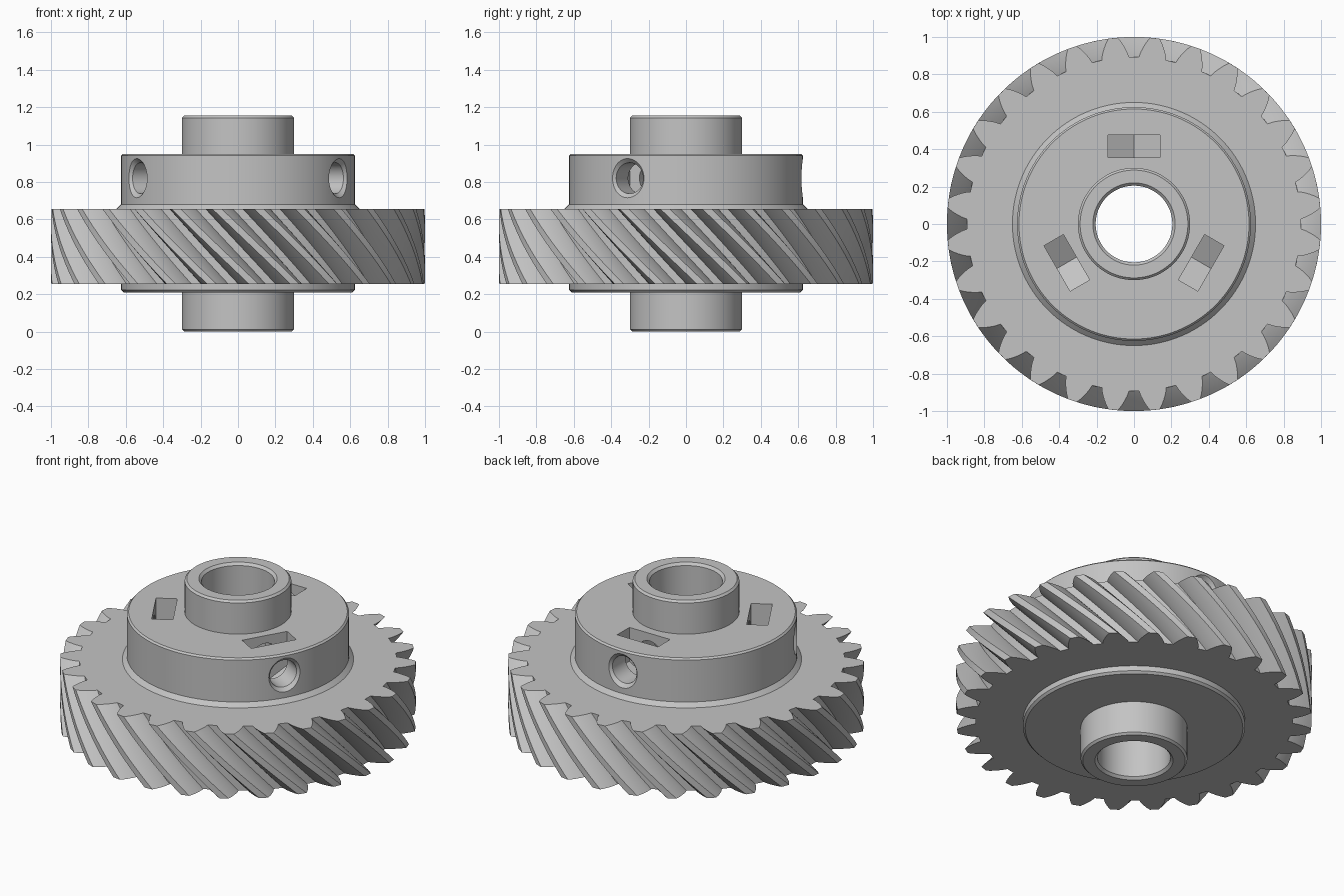
import bpy, bmesh
from math import cos, sin, pi, tau, radians
from mathutils import Matrix

cube = bpy.data.objects.get("Cube")
if cube:
    bpy.data.objects.remove(cube)

# One plain grey for the whole part
grey = bpy.data.materials.new("light grey")
grey.use_nodes = True
colour = (0.55, 0.55, 0.55, 1)
grey.diffuse_color = colour
grey.node_tree.nodes["Principled BSDF"].inputs["Base Color"].default_value = colour


def make_object(name, bm):
    bmesh.ops.recalc_face_normals(bm, faces=bm.faces)
    mesh = bpy.data.meshes.new(name)
    bm.to_mesh(mesh)
    bm.free()
    mesh.materials.append(grey)
    obj = bpy.data.objects.new(name, mesh)
    bpy.context.collection.objects.link(obj)
    return obj


def lathe(profile, segments):
    """Closed (radius, height) loop turned about z."""
    bm = bmesh.new()
    rings = []
    for i in range(segments):
        a = tau * i / segments
        rings.append([bm.verts.new((r * cos(a), r * sin(a), z)) for r, z in profile])
    n = len(profile)
    for i in range(segments):
        p, q = rings[i], rings[(i + 1) % segments]
        for k in range(n):
            m = (k + 1) % n
            bm.faces.new((p[k], q[k], q[m], p[m]))
    bmesh.ops.remove_doubles(bm, verts=bm.verts, dist=1e-6)
    return bm


def smooth(obj):
    bpy.ops.object.select_all(action='DESELECT')
    obj.select_set(True)
    bpy.context.view_layer.objects.active = obj
    bpy.ops.object.shade_smooth_by_angle(angle=radians(30))


# Helical gear ring: (radius, half angle of the gap) from root to tip
TEETH, TWIST, LAYERS = 28, 0.42, 14
BOTTOM, TOP, INNER = 0.255, 0.655, 0.5
flank = [(0.892, 0.030), (0.905, 0.034), (0.925, 0.042),
         (0.952, 0.056), (0.976, 0.070), (1.0, 0.087)]
gap = [(r, -a) for r, a in reversed(flank)] + flank
outline = [(r, a + tau * t / TEETH) for t in range(TEETH) for r, a in gap]

bm = bmesh.new()
layers = []
for i in range(LAYERS + 1):
    f = i / LAYERS
    z = BOTTOM + (TOP - BOTTOM) * f
    turn = TWIST * (1 - f)
    layers.append([bm.verts.new((r * cos(a + turn), r * sin(a + turn), z))
                   for r, a in outline])


def inner_ring(z, turn):
    return [bm.verts.new((INNER * cos(a + turn), INNER * sin(a + turn), z))
            for r, a in outline]


layers = [inner_ring(BOTTOM, TWIST)] + layers + [inner_ring(TOP, 0)]
count = len(outline)
for lower, upper in zip(layers, layers[1:]):
    for k in range(count):
        m = (k + 1) % count
        bm.faces.new((lower[k], lower[m], upper[m], upper[k]))
gear = make_object("helical_gear_ring", bm)
smooth(gear)

# Hub: bored shaft with a wide collar above and below the gear
hub_profile = [
    (0.205, 0.015), (0.22, 0), (0.288, 0), (0.3, 0.012),
    (0.3, 0.21), (0.612, 0.21), (0.625, 0.223), (0.625, 0.63),
    (0.653, 0.652), (0.625, 0.68), (0.625, 0.94), (0.615, 0.95),
    (0.3, 0.95), (0.3, 1.143), (0.288, 1.155), (0.22, 1.155), (0.205, 1.14)]
hub = make_object("hub", lathe(hub_profile, 128))

# Cutters: screw holes and nut slots, three around the collar
HOLE_Z = 0.82
drill = [(0, 0.1), (0.083, 0.1), (0.083, 0.603), (0.13, 0.65), (0.13, 0.7), (0, 0.7)]
half = 0.14
slot = [(-half, 1.0), (-half, 0.74), (0, 0.66), (half, 0.74), (half, 1.0)]


def nut_slot():
    bm = bmesh.new()
    near = [bm.verts.new((0.355, y, z)) for y, z in slot]
    face = bm.faces.new(near)
    ext = bmesh.ops.extrude_face_region(bm, geom=[face], use_keep_orig=True)
    moved = [v for v in ext["geom"] if isinstance(v, bmesh.types.BMVert)]
    bmesh.ops.translate(bm, verts=moved, vec=(0.12, 0, 0))
    return bm


def screw_hole():
    bm = bmesh.new()
    n = 40
    rings = []
    for i in range(n):
        a = tau * i / n
        rings.append([bm.verts.new((d, r * cos(a), HOLE_Z + r * sin(a)))
                      for r, d in drill[1:-1]])
    for i in range(n):
        p, q = rings[i], rings[(i + 1) % n]
        for k in range(len(p) - 1):
            bm.faces.new((p[k], q[k], q[k + 1], p[k + 1]))
    bm.faces.new([ring[0] for ring in rings])
    bm.faces.new([ring[-1] for ring in rings])
    return bm


cutters = []
for degrees in (90, 210, 330):
    for label, build in (("nut_slot_cutter", nut_slot), ("screw_hole_cutter", screw_hole)):
        cut = build()
        bmesh.ops.transform(cut, verts=cut.verts,
                            matrix=Matrix.Rotation(radians(degrees), 4, 'Z'))
        cutter = make_object(label, cut)
        cutter.hide_render = True
        mod = hub.modifiers.new(label, 'BOOLEAN')
        mod.operation = 'DIFFERENCE'
        mod.solver = 'EXACT'
        mod.object = cutter
        cutters.append(cutter)

# Bake the cuts and drop the cutters
graph = bpy.context.evaluated_depsgraph_get()
baked = bpy.data.meshes.new_from_object(hub.evaluated_get(graph))
hub.modifiers.clear()
hub.data = baked
for cutter in cutters:
    bpy.data.objects.remove(cutter)
smooth(hub)
